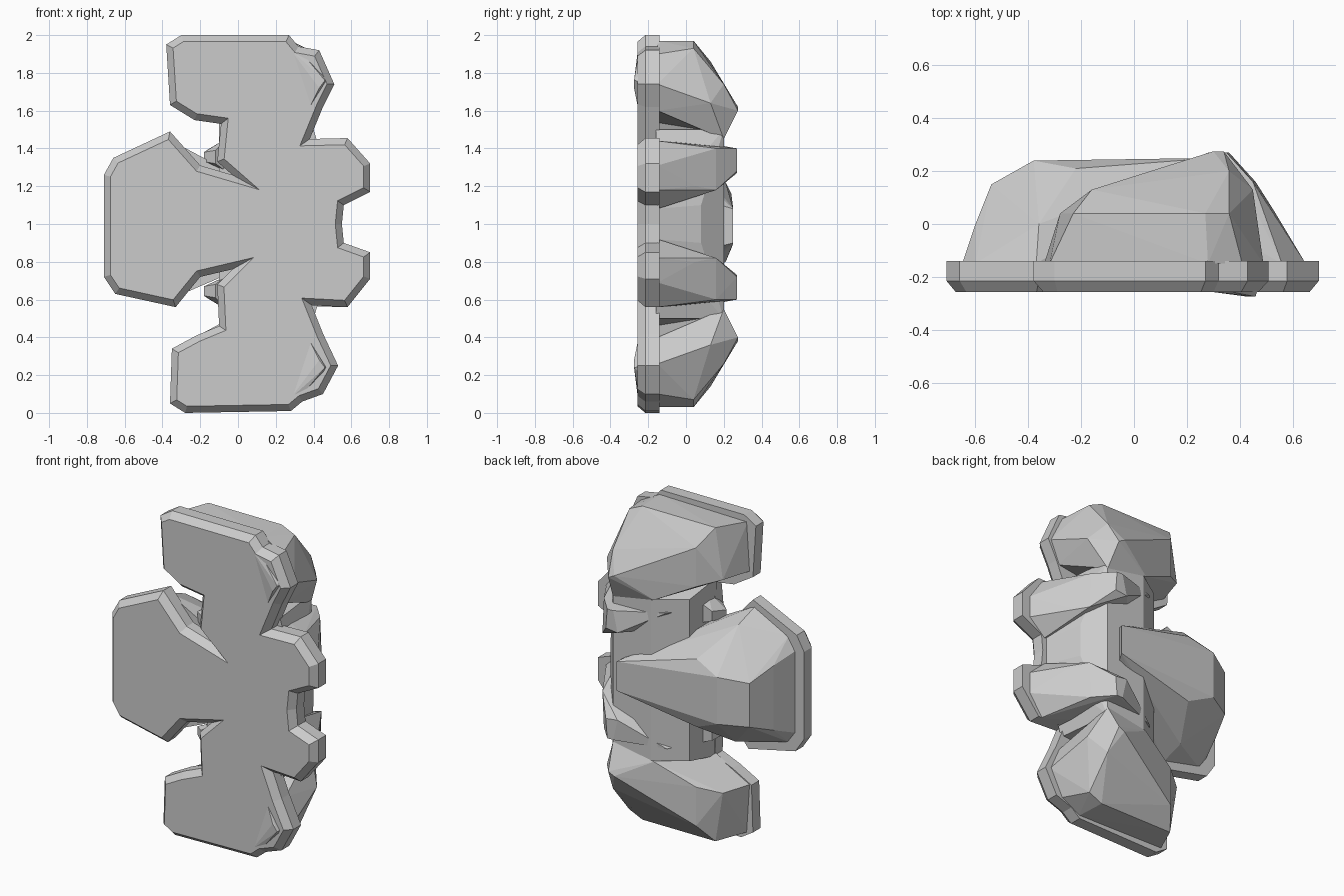
import bpy, bmesh


def finish(bm, name):
    bmesh.ops.recalc_face_normals(bm, faces=bm.faces[:])
    me = bpy.data.meshes.new(name)
    bm.to_mesh(me)
    bm.free()
    ob = bpy.data.objects.new(name, me)
    bpy.context.collection.objects.link(ob)
    return ob


def hull(name, layers, flip=False):
    """Faceted boulder: convex hull of (x, z) points grouped by depth y."""
    bm = bmesh.new()
    for y, pts in layers:
        for x, z in pts:
            bm.verts.new((x, y, 2 - z if flip else z))
    res = bmesh.ops.convex_hull(bm, input=bm.verts[:])
    junk = {g for g in res["geom_interior"] + res["geom_unused"]
            if isinstance(g, bmesh.types.BMVert)}
    bmesh.ops.delete(bm, geom=list(junk), context='VERTS')
    bmesh.ops.dissolve_limit(bm, angle_limit=0.03, verts=bm.verts[:], edges=bm.edges[:])
    return finish(bm, name)


# Flat front slab with a chamfered rim
outline = [
    (.55, 1.0), (.56, 1.10), (.70, 1.17), (.70, 1.32), (.58, 1.455), (.38, 1.45),
    (.45, 1.62), (.51, 1.74), (.43, 1.92), (.32, 1.94), (.27, 2.0), (-.30, 2.0),
    (-.38, 1.95), (-.36, 1.63), (-.23, 1.55), (-.09, 1.53), (-.11, 1.33), (-.03, 1.26),
    (-.20, 1.31), (-.36, 1.49), (-.66, 1.35), (-.71, 1.26),
    (-.71, .72), (-.65, .63), (-.33, .56), (-.20, .72), (-.03, .76), (-.11, .68),
    (-.10, .46), (-.22, .41), (-.35, .34), (-.36, .05), (-.28, 0), (.28, .01),
    (.34, .06), (.45, .10), (.53, .25), (.45, .42), (.39, .57), (.58, .56),
    (.70, .71), (.70, .85), (.56, .90)]
bm = bmesh.new()
face = bm.faces.new([bm.verts.new((x, -.14, z)) for x, z in outline])
ext = bmesh.ops.extrude_face_region(bm, geom=[face])["geom"]
for v in ext:
    if isinstance(v, bmesh.types.BMVert):
        v.co.y = -.215
bmesh.ops.recalc_face_normals(bm, faces=bm.faces[:])
front = min(bm.faces, key=lambda f: f.calc_center_median().y)
bmesh.ops.inset_region(bm, faces=[front], thickness=.035, depth=.042, use_even_offset=True)
finish(bm, "front_slab")

# Central side lobe running back to the spine
hull("side_lobe", [
    (-.15, [(-.65, .74), (-.65, 1.25), (-.60, 1.33), (-.37, 1.45), (-.60, .67),
            (-.34, .61), (.1, 1.2), (.1, .8)]),
    (0, [(-.60, 1.2), (-.60, .8), (-.36, 1.39), (-.34, .66)]),
    (.15, [(-.54, 1.13), (-.54, .86)]),
    (.24, [(-.38, 1.16), (-.38, .87)]),
    (.21, [(-.22, 1.22), (-.22, .80)]),
    (.25, [(.3, 1.08), (.3, .90)])])

# Core joining all lobes
hull("core", [
    (-.16, [(-.1, 1.55), (-.1, .45), (.40, 1.5), (.40, .5), (.53, 1.08), (.53, .92)]),
    (.08, [(-.08, 1.5), (-.08, .5), (.46, 1.1), (.46, .9)]),
    (.20, [(.1, 1.5), (.1, .5), (.36, 1.5), (.36, .5)])])

for flip, side in ((False, "upper"), (True, "lower")):
    # End lobe
    hull(side + "_end_lobe", [
        (-.15, [(-.32, 1.96), (.28, 1.97), (.41, 1.9), (.49, 1.74), (.43, 1.6),
                (-.08, 1.52), (-.34, 1.66)]),
        (.04, [(-.23, 1.97), (.27, 1.97), (.36, 1.93), (-.28, 1.66)]),
        (.13, [(-.16, 1.86), (-.16, 1.62), (.45, 1.64)]),
        (.20, [(.36, 1.74), (.14, 1.73), (.08, 1.5), (.36, 1.45)]),
        (.275, [(.30, 1.62), (.34, 1.60)])], flip)
    # Rib beside the central lobe
    hull(side + "_rib", [
        (-.15, [(.56, 1.44), (.65, 1.31), (.65, 1.18), (.54, 1.08), (-.1, 1.42),
                (-.1, 1.28)]),
        (.05, [(.52, 1.36), (.53, 1.2), (-.06, 1.42)]),
        (.16, [(.45, 1.40), (.46, 1.18), (.02, 1.42)]),
        (.27, [(.31, 1.40), (.35, 1.40), (.36, 1.28), (.28, 1.27)])], flip)
    # Small nub in the side gap
    hull(side + "_nub", [
        (-.19, [(-.12, 1.39), (-.12, 1.32)]),
        (-.14, [(-.18, 1.38), (-.18, 1.33), (-.05, 1.46), (-.05, 1.27)]),
        (-.04, [(-.15, 1.40), (-.15, 1.34), (-.05, 1.44), (-.05, 1.3)])], flip)
    # Raised lip on the outer edge of the end lobe
    hull(side + "_end_lip", [
        (-.14, [(.30, 1.94), (.44, 1.88), (.50, 1.74), (.42, 1.62)]),
        (-.275, [(.46, 1.76), (.43, 1.72)]),
        (-.255, [(.28, 1.92), (.36, 1.88), (.38, 1.62)])], flip)
